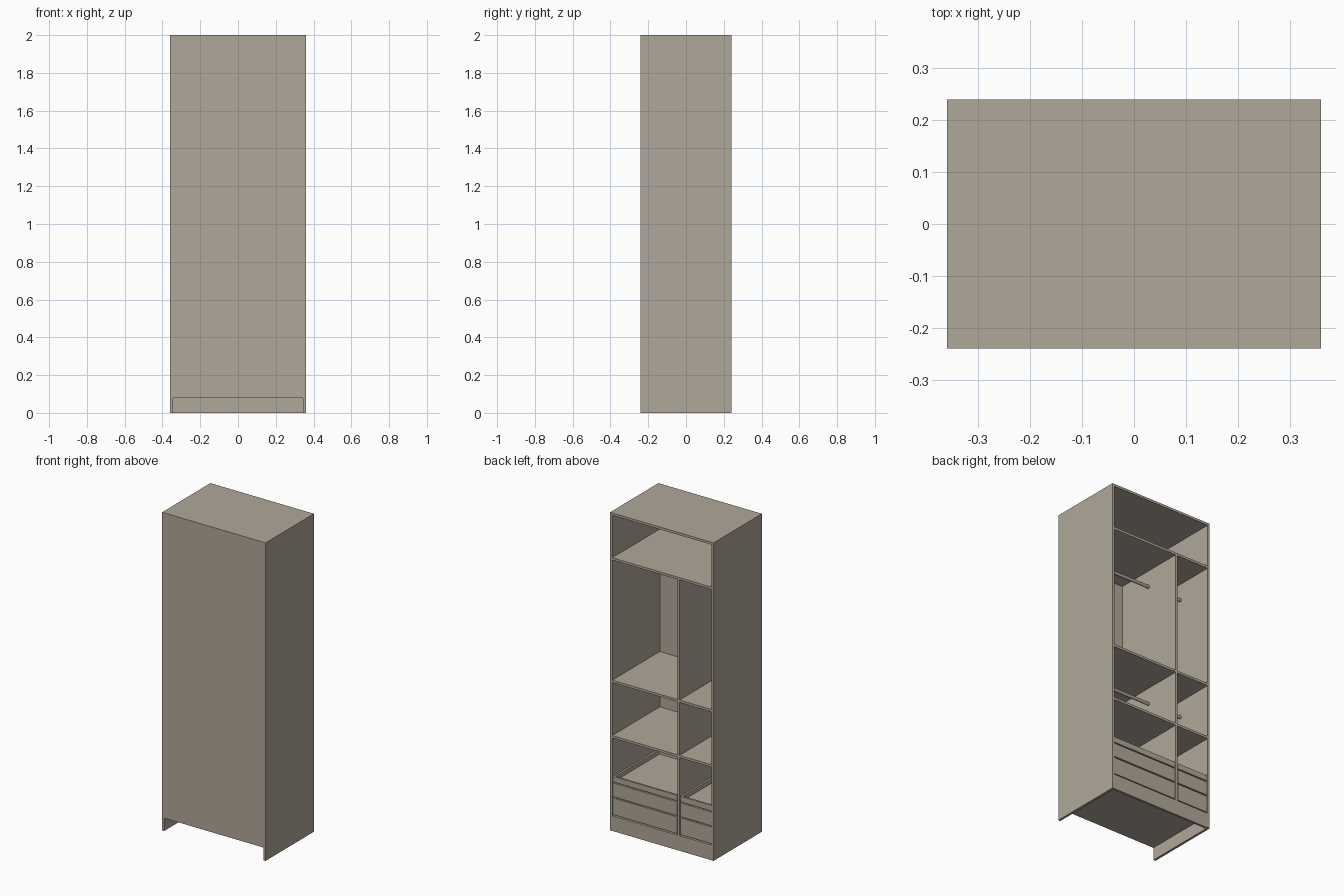
import bpy
import bmesh
import math
from mathutils import Matrix

if "Cube" in bpy.data.objects:
    bpy.data.objects.remove(bpy.data.objects["Cube"])

W, D, H, T = 0.36, 0.24, 2.0, 0.015   # half width, half depth, height, board thickness

mat = bpy.data.materials.new("warm grey board")
mat.diffuse_color = (0.434, 0.386, 0.319, 1)
mat.use_nodes = True
mat.node_tree.nodes["Principled BSDF"].inputs["Base Color"].default_value = mat.diffuse_color


def finish(name, bm):
    me = bpy.data.meshes.new(name)
    bm.to_mesh(me)
    bm.free()
    me.materials.append(mat)
    ob = bpy.data.objects.new(name, me)
    bpy.context.collection.objects.link(ob)
    return ob


def add_box(bm, x, y, z):
    """Box from (min, max) pairs on each axis."""
    m = Matrix.Translation([(a + b) / 2 for a, b in (x, y, z)])
    m = m @ Matrix.Diagonal([b - a for a, b in (x, y, z)] + [1])
    bmesh.ops.create_cube(bm, size=1, matrix=m)


def board(name, x, y, z):
    bm = bmesh.new()
    add_box(bm, x, y, z)
    return finish(name, bm)


def rod(name, x, z, r=0.01):
    bm = bmesh.new()
    m = Matrix.Translation(((x[0] + x[1]) / 2, 0, z)) @ Matrix.Rotation(math.pi / 2, 4, 'Y')
    bmesh.ops.create_cone(bm, cap_ends=True, segments=20, radius1=r, radius2=r,
                          depth=x[1] - x[0], matrix=m)
    for f in bm.faces:
        f.smooth = len(f.verts) == 4
    for e in bm.edges:
        e.smooth = all(len(f.verts) == 4 for f in e.link_faces)
    return finish(name, bm)


def drawer(name, x, z, t=0.012):
    """Open-topped drawer: floor, front, back and two sides."""
    x0, x1 = x[0] + 0.003, x[1] - 0.003
    y0, y1 = -D + 0.02, D - 0.003
    bm = bmesh.new()
    add_box(bm, (x0, x1), (y1 - t, y1), z)
    add_box(bm, (x0, x1), (y0, y0 + t), z)
    add_box(bm, (x0, x0 + t), (y0 + t, y1 - t), z)
    add_box(bm, (x1 - t, x1), (y0 + t, y1 - t), z)
    add_box(bm, (x0 + t, x1 - t), (y0 + t, y1 - t), (z[0], z[0] + 0.008))
    return finish(name, bm)


# Carcass
inner = (-W + T, W - T)
for side, s in (("left", -1), ("right", 1)):
    board(side + "_side_panel", sorted((s * W, s * (W - T))), (-D, D), (0, H))
board("top_panel", inner, (-D, D), (H - T, H))
board("closing_panel", inner, (-D, -D + 0.008), (0.08, H - T))
board("bottom_panel", inner, (-D + 0.008, D), (0.08, 0.08 + T))
board("kick_board", inner, (D - T, D), (0, 0.08))

# Upper shelf and vertical divider
back = (-D + 0.008, D)
board("upper_shelf", inner, back, (1.703, 1.703 + T))
div = (-0.123, -0.108)
board("divider", div, back, (0.08 + T, 1.703))

# Repeated fittings in both bays
for bay, x in (("narrow", (inner[0], div[0])), ("wide", (div[1], inner[1]))):
    for name, z in (("middle", 0.933), ("lower", 0.585)):
        board(f"{bay}_{name}_shelf", x, back, (z, z + T))
    for name, z in (("upper", 1.598), ("lower", 0.83)):
        rod(f"{bay}_{name}_hanging_rod", x, z)
    for name, z in (("bottom", (0.102, 0.207)), ("middle", (0.215, 0.301)),
                    ("top_tray", (0.308, 0.343))):
        drawer(f"{bay}_{name}_drawer", x, z)
